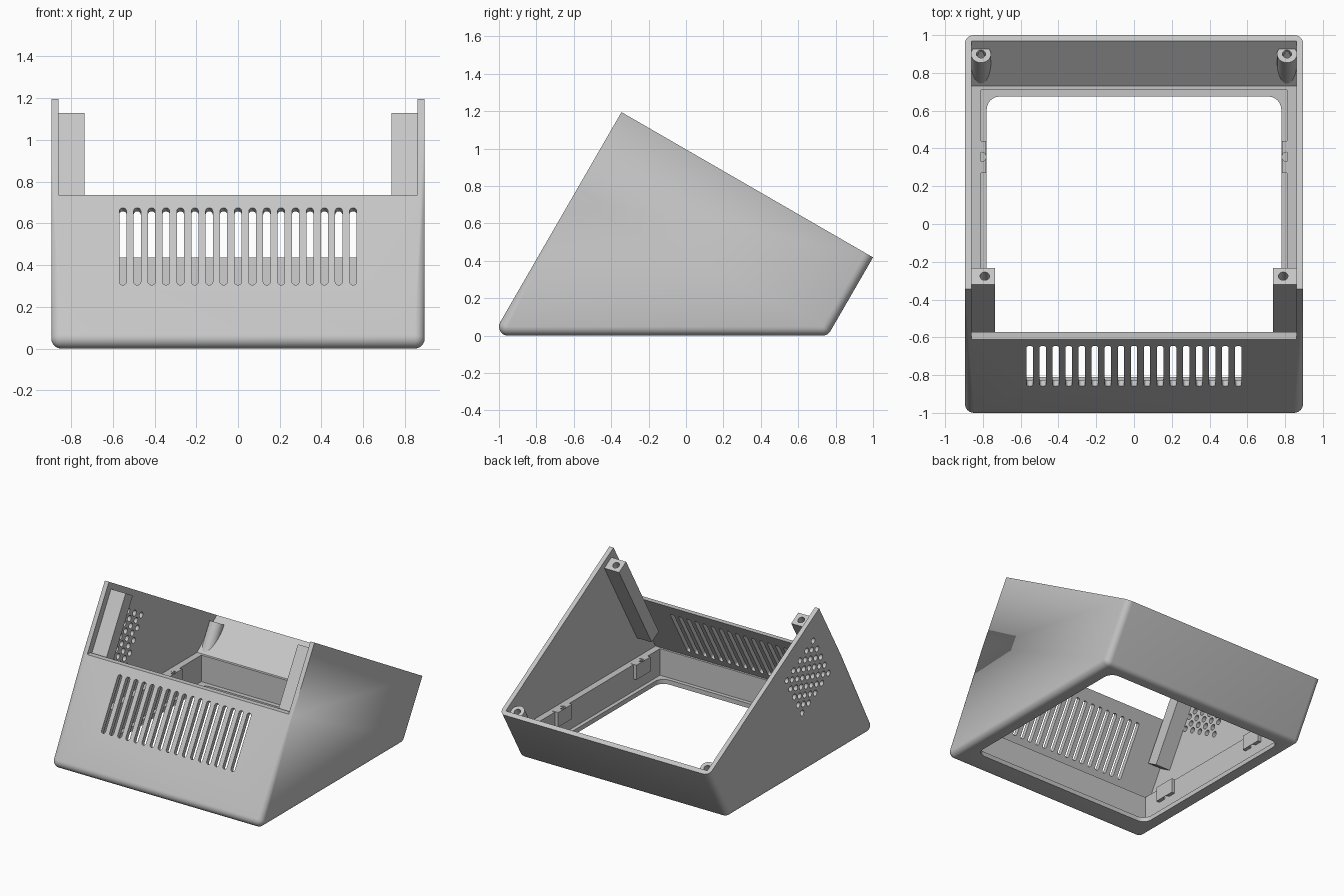
import bpy, bmesh, math
from mathutils import Vector, Matrix

cube = bpy.data.objects.get("Cube")
if cube:
    bpy.data.objects.remove(cube, do_unlink=True)

GREY = (0.56, 0.56, 0.56, 1)
mat = bpy.data.materials.new("grey plastic")
mat.use_nodes = True
mat.diffuse_color = GREY
mat.node_tree.nodes["Principled BSDF"].inputs["Base Color"].default_value = GREY

LEAN = Matrix.Rotation(math.radians(-30), 4, 'X')
FOOT = Vector((0, -1.035, 0))
HALF, WALL, LEDGE = 0.895, 0.035, 0.24
STEP = math.radians(15)


def lean(x, s, t):
    """Point t up the sloped front and s inward from it."""
    return FOOT + LEAN @ Vector((x, s, t))


def make(name, bm):
    bmesh.ops.recalc_face_normals(bm, faces=bm.faces)
    mesh = bpy.data.meshes.new(name)
    bm.to_mesh(mesh)
    bm.free()
    mesh.materials.append(mat)
    obj = bpy.data.objects.new(name, mesh)
    bpy.context.scene.collection.objects.link(obj)
    return obj


def add_hull(bm, points):
    part = bmesh.new()
    for p in points:
        part.verts.new(p)
    bmesh.ops.remove_doubles(part, verts=part.verts, dist=1e-5)
    res = bmesh.ops.convex_hull(part, input=part.verts)
    spare = {v for v in res["geom_interior"] + res["geom_unused"]
             if isinstance(v, bmesh.types.BMVert)}
    bmesh.ops.delete(part, geom=list(spare), context='VERTS')
    bmesh.ops.dissolve_limit(part, angle_limit=math.radians(0.6),
                             verts=part.verts, edges=part.edges)
    mesh = bpy.data.meshes.new("temp")
    part.to_mesh(mesh)
    part.free()
    bm.from_mesh(mesh)
    bpy.data.meshes.remove(mesh)


def hull(name, points):
    bm = bmesh.new()
    add_hull(bm, points)
    return make(name, bm)


def corners(xs, ys, zs, place=lambda *p: Vector(p)):
    return [place(x, y, z) for x in xs for y in ys for z in zs]


def ring(centre, a, b, radius):
    return [centre + radius * (a * math.cos(i * STEP) + b * math.sin(i * STEP))
            for i in range(24)]


def rod(centre, axis, radius, length):
    """Points of a cylinder running from centre along axis."""
    axis = axis.normalized()
    a = axis.orthogonal().normalized()
    b = axis.cross(a)
    return ring(centre, a, b, radius) + ring(centre + axis * length, a, b, radius)


def cut(obj, cutter):
    mod = obj.modifiers.new("cut", 'BOOLEAN')
    mod.operation, mod.solver, mod.object = 'DIFFERENCE', 'EXACT', cutter
    deps = bpy.context.evaluated_depsgraph_get()
    mesh = bpy.data.meshes.new_from_object(obj.evaluated_get(deps))
    obj.modifiers.clear()
    obj.data = mesh
    bpy.data.objects.remove(cutter, do_unlink=True)


def smooth(obj):
    bpy.ops.object.select_all(action='DESELECT')
    obj.select_set(True)
    bpy.context.view_layer.objects.active = obj
    bpy.ops.object.shade_smooth_by_angle(angle=math.radians(25))


X, Y, Z = Vector((1, 0, 0)), Vector((0, 1, 0)), Vector((0, 0, 1))
UP, IN = LEAN @ Z, LEAN @ Y

# Rounded wedge body: balls at the bottom corners, rounded back, sharp top edge
r = 0.048
pts = []
for side in (-1, 1):
    x = side * (HALF - r)
    for y in (FOOT.y + 1.732 * r, 0.758 - 0.577 * r):
        for k in range(-6, 7):
            f = k * STEP
            pts += ring(Vector((x + r * math.sin(f), y, r)), Y, Z, r * math.cos(f))
    pts += ring(Vector((x, 1, 0.4185)) - IN * r, X, IN, r)
    pts += [lean(side * HALF, 0, t) for t in (0.849, 1.38)]
shell = hull("case_shell", pts)

# Hollow interior, open at the top and above the low front wall
profile = [(-0.857, LEDGE), (-0.571, 0.735), (-1.3, 0.735), (-1.3, 2), (1.4, 2),
           (1.4, 1.182), (0.97, 0.4375), (0.73, LEDGE)]
bm = bmesh.new()
face = bm.faces.new([bm.verts.new((WALL - HALF, y, z)) for y, z in profile])
out = bmesh.ops.extrude_face_region(bm, geom=[face])
bmesh.ops.translate(bm, vec=X * 2 * (HALF - WALL),
                    verts=[v for v in out["geom"] if isinstance(v, bmesh.types.BMVert)])
cut(shell, make("cavity", bm))

# Panel pocket and the rounded window through the base
cut(shell, hull("pocket", corners((-0.81, 0.81), (-0.84, 0.71), (WALL, LEDGE + 0.02))))
c = 0.07
window = []
for x in (c - 0.78, 0.78 - c):
    for y in (c - 0.81, 0.675 - c):
        for z in (-0.1, 0.1):
            window += ring(Vector((x, y, z)), X, Y, c)
cut(shell, hull("window", window))

# Vent slots along the front wall
bm = bmesh.new()
for i in range(-8, 9):
    slot = []
    for s in (-0.06, 0.1):
        for t in (0.369, 0.762):
            slot += ring(lean(i * 0.069, s, t), X, UP, 0.017)
    add_hull(bm, slot)
cut(shell, make("slots", bm))

# Staggered round vents in one side wall
bm = bmesh.new()
middle = Vector((-1, -0.205, 0.72))
for n, pitch in ((5, 0.0925), (4, 0.0925)):
    for i in range(n):
        for j in range(n):
            p = middle + pitch * ((i - (n - 1) / 2) * UP + (j - (n - 1) / 2) * IN)
            add_hull(bm, rod(p, X, 0.022, 0.25))
cut(shell, make("side_vents", bm))
smooth(shell)

for side, label in ((1, "left"), (-1, "right")):
    # Square screw posts leaning with the front wall
    post = hull(label + "_screw_post",
                corners((side * 0.735, side * 0.865), (0.055, 0.155), (0.538, 1.336), lean))
    cut(post, hull("hole", rod(lean(side * 0.79, 0.105, 1.4), -UP, 0.025, 0.35)))
    smooth(post)

    # Round standoffs in the back corners
    top = Vector((side * 0.81, 0.9, 0.417))
    standoff = hull(label + "_back_standoff", rod(top, -UP, 0.053, 0.25))
    cut(standoff, hull("hole", rod(top + UP * 0.05, -UP, 0.024, 0.2)))
    smooth(standoff)

    # Panel clips with a round notch
    for y, place in ((0.355, "back"), (-0.6, "front")):
        clip = hull(f"{label}_{place}_clip",
                    corners((side * 0.783, side * 0.83), (y - 0.085, y + 0.085),
                            (0.13, LEDGE + 0.003)))
        cut(clip, hull("notch", rod(Vector((side * 0.808, y, 0.3)), -Z, 0.025, 0.3)))
        smooth(clip)
